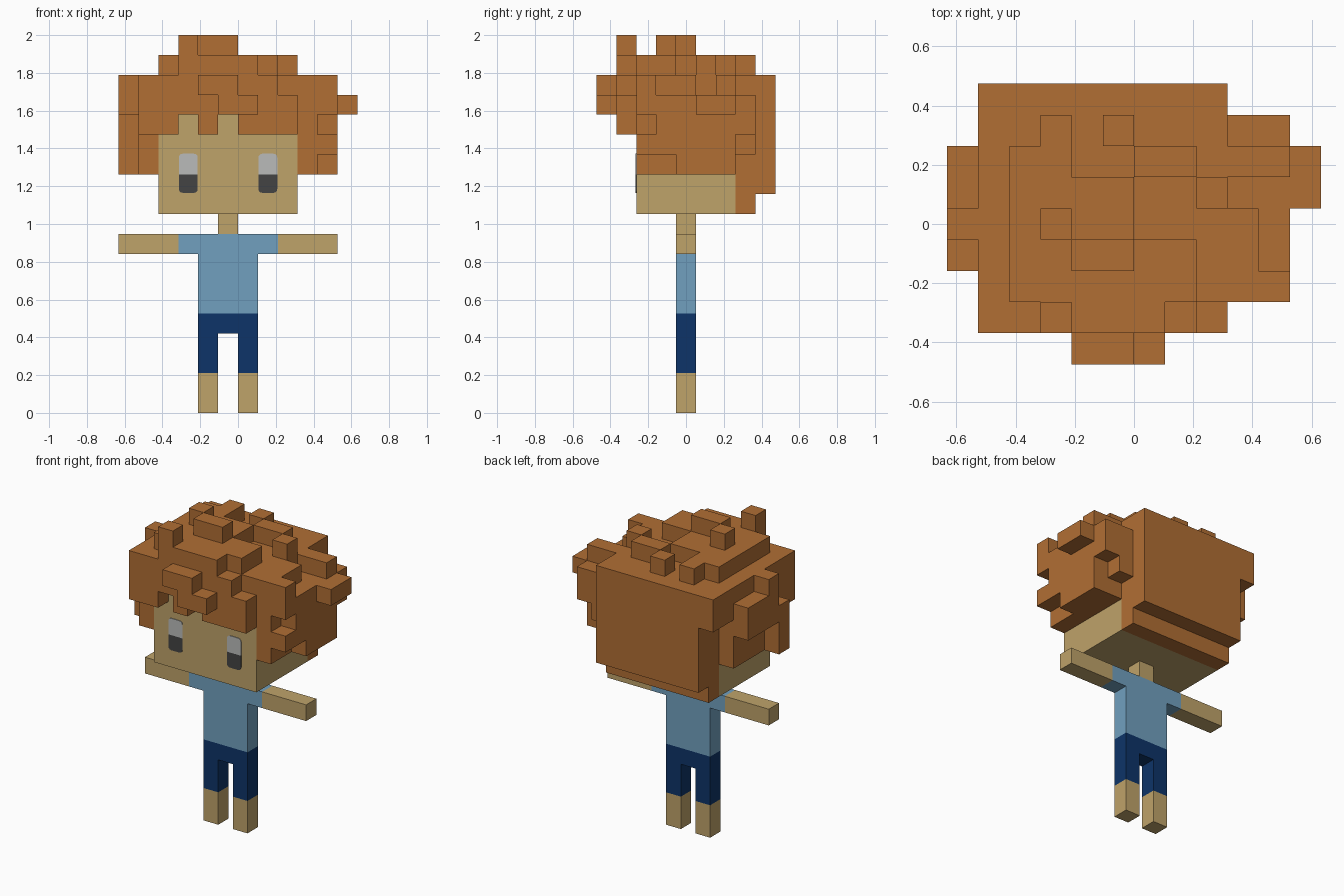
import bpy
import bmesh
import math

if "Cube" in bpy.data.objects:
    bpy.data.objects.remove(bpy.data.objects["Cube"])

U = 2 / 19  # size of one block


def material(name, rgb):
    lin = [((c / 255 + 0.055) / 1.055) ** 2.4 for c in rgb]
    m = bpy.data.materials.new(name)
    m.use_nodes = True
    m.diffuse_color = (*lin, 1)
    bsdf = m.node_tree.nodes["Principled BSDF"]
    bsdf.inputs["Base Color"].default_value = (*lin, 1)
    bsdf.inputs["Roughness"].default_value = 0.9
    return m


HAIR = material("hair brown", (177, 110, 52))
SKIN = material("skin tan", (191, 163, 106))
SHIRT = material("shirt blue", (113, 160, 191))
PANTS = material("pants navy", (13, 52, 104))
WHITE = material("eye light grey", (186, 187, 186))
DARK = material("eye dark grey", (68, 68, 68))


def finish(name, bm, mat):
    bmesh.ops.recalc_face_normals(bm, faces=bm.faces)
    mesh = bpy.data.meshes.new(name)
    bm.to_mesh(mesh)
    bm.free()
    mesh.materials.append(mat)
    obj = bpy.data.objects.new(name, mesh)
    bpy.context.collection.objects.link(obj)
    return obj


def cells(box):
    x0, x1, y0, y1, z0, z1 = box
    return {(x, y, z) for x in range(x0, x1) for y in range(y0, y1) for z in range(z0, z1)}


def blocks(name, mat, boxes, cuts=()):
    """One skin around a union of block boxes (x0, x1, y0, y1, z0, z1), y counted from the front."""
    solid = set().union(*map(cells, boxes))
    for cut in cuts:
        solid -= cells(cut)
    bm = bmesh.new()
    for c in solid:
        for axis in range(3):
            a, b = (axis + 1) % 3, (axis + 2) % 3
            for side in (0, 1):
                near = list(c)
                near[axis] += 2 * side - 1
                if tuple(near) in solid:
                    continue
                loop = []
                for da, db in ((0, 0), (1, 0), (1, 1), (0, 1)):
                    p = list(c)
                    p[axis] += side
                    p[a] += da
                    p[b] += db
                    loop.append(bm.verts.new((p[0] * U, (p[1] - 4.5) * U, p[2] * U)))
                bm.faces.new(loop if side else loop[::-1])
    bmesh.ops.remove_doubles(bm, verts=bm.verts, dist=U * 0.01)
    bmesh.ops.dissolve_limit(bm, angle_limit=math.radians(1), verts=bm.verts, edges=bm.edges)
    return finish(name, bm, mat)


# Legs, pants, shirt and arms
for side, x in (("right", -2), ("left", 0)):
    blocks(side + "_leg", SKIN, [(x, x + 1, 4, 5, 0, 2)])
blocks("pants", PANTS, [(-2, -1, 4, 5, 2, 5), (0, 1, 4, 5, 2, 5), (-2, 1, 4, 5, 4, 5)])
blocks("shirt", SHIRT, [(-2, 1, 4, 5, 5, 9), (-3, 2, 4, 5, 8, 9)])
blocks("right_arm", SKIN, [(-6, -3, 4, 5, 8, 9)])
blocks("left_arm", SKIN, [(2, 5, 4, 5, 8, 9)])

# Neck and head
blocks("neck", SKIN, [(-1, 0, 4, 5, 9, 10)])
blocks("head", SKIN, [(-4, 3, 2, 7, 10, 15)])

# Hair
crown = [
    (-4, 3, 2, 7, 15, 17),
    (-4, -2, 2, 7, 17, 18), (-2, 0, 2, 6, 17, 18), (0, 2, 2, 4, 17, 18),
    (-3, -2, 7, 8, 17, 18), (-1, 0, 7, 8, 17, 18),
    (0, 2, 6, 7, 17, 18), (2, 3, 5, 6, 17, 18),
    (-3, -2, 4, 5, 18, 19), (-2, 0, 3, 4, 18, 19),
]
fringe = [
    (-5, -3, 1, 2, 14, 17), (-3, -2, 1, 2, 15, 19), (-2, 1, 1, 2, 15, 18),
    (-2, -1, 1, 2, 14, 15), (0, 2, 1, 2, 14, 17), (2, 3, 1, 2, 14, 16),
    (-2, 0, 0, 1, 16, 17), (-1, 1, 0, 1, 15, 16),
]
back = [(-4, 3, 7, 8, 10, 17), (-4, 3, 8, 9, 11, 17), (-5, -4, 7, 9, 15, 17)]
right_side = [
    (-5, -4, 2, 7, 12, 17), (-6, -5, 3, 4, 12, 15),
    (-6, -5, 4, 5, 14, 17), (-6, -5, 5, 7, 14, 16),
]
left_side = [
    (3, 5, 2, 7, 12, 16), (3, 5, 2, 3, 16, 17), (3, 4, 3, 5, 16, 17),
    (3, 5, 6, 7, 16, 17), (5, 6, 5, 7, 15, 16),
    (3, 5, 7, 8, 14, 16), (3, 4, 7, 8, 13, 14),
]
notches = [(4, 5, 2, 3, 14, 15), (4, 5, 2, 4, 12, 13)]
blocks("hair", HAIR, crown + fringe + back + right_side + left_side, notches)


def eye_plate(name, mat, cx, z0, z1, round_top):
    """Thin plate on the face with its two outer corners rounded."""
    bm = bmesh.new()
    bmesh.ops.create_cube(bm, size=1)
    for v in bm.verts:
        v.co = (cx + v.co.x * 0.1, -2.5 * U + v.co.y * 0.008, (z0 + z1) / 2 + v.co.z * (z1 - z0))
    mid = (z0 + z1) / 2
    corners = [e for e in bm.edges
               if abs(e.verts[0].co.y - e.verts[1].co.y) > 0.004
               and (e.verts[0].co.z > mid) == round_top]
    bmesh.ops.bevel(bm, geom=corners, offset=0.02, segments=3, profile=0.5, affect='EDGES')
    finish(name, bm, mat)


# Eyes
for side, x in (("right", -2.5), ("left", 1.5)):
    eye_plate(side + "_eye_upper", WHITE, x * U, 12 * U, 1.372, True)
    eye_plate(side + "_eye_lower", DARK, x * U, 1.165, 12 * U, False)
